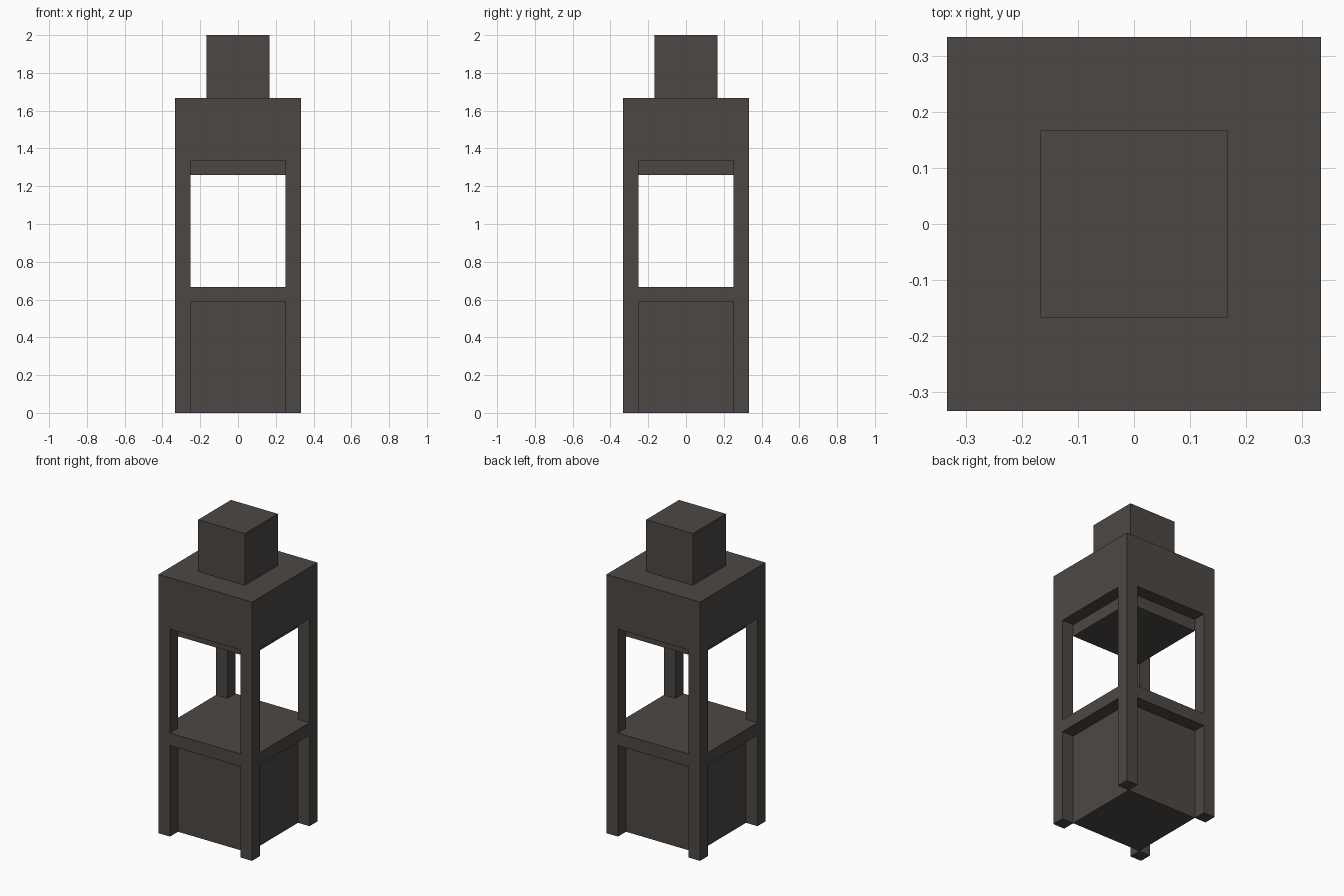
import bpy
import bmesh
from mathutils import Matrix, Vector

if "Cube" in bpy.data.objects:
    bpy.data.objects.remove(bpy.data.objects["Cube"])

stone = bpy.data.materials.new("dark warm grey stone")
stone.diffuse_color = (0.073, 0.064, 0.060, 1.0)
stone.use_nodes = True
stone.node_tree.nodes["Principled BSDF"].inputs["Base Color"].default_value = stone.diffuse_color

W = 0.3333      # outer half width
I = 0.2515      # inner half width, between the posts
C = 0.1667      # cap half width


def box(name, lo, hi):
    """Axis-aligned box between two corners."""
    lo, hi = Vector(lo), Vector(hi)
    size = hi - lo
    bm = bmesh.new()
    bmesh.ops.create_cube(
        bm, size=1,
        matrix=Matrix.Translation((lo + hi) / 2) @ Matrix.Diagonal((*size, 1)))
    mesh = bpy.data.meshes.new(name)
    bm.to_mesh(mesh)
    bm.free()
    mesh.materials.append(stone)
    obj = bpy.data.objects.new(name, mesh)
    bpy.context.collection.objects.link(obj)
    return obj


def square_block(name, half, z0, z1):
    return box(name, (-half, -half, z0), (half, half, z1))


# Central stack: recessed base, floor slab, hanging ceiling, roof and cap
square_block("base_block", I, 0.0, 0.586)
square_block("floor_slab", W, 0.586, 0.6667)
square_block("ceiling_panel", I, 1.259, 1.336)
square_block("roof_block", W, 1.336, 1.6667)
square_block("top_cap", C, 1.6667, 2.0)

# Corner posts: feet beside the base, and pillars of the open chamber
for label, z0, z1 in (("foot", 0.0, 0.586), ("pillar", 0.6667, 1.336)):
    for side, sx in (("left", -1), ("right", 1)):
        for end, sy in (("front", -1), ("back", 1)):
            x = sorted((sx * I, sx * W))
            y = sorted((sy * I, sy * W))
            box(f"{end}_{side}_{label}", (x[0], y[0], z0), (x[1], y[1], z1))
